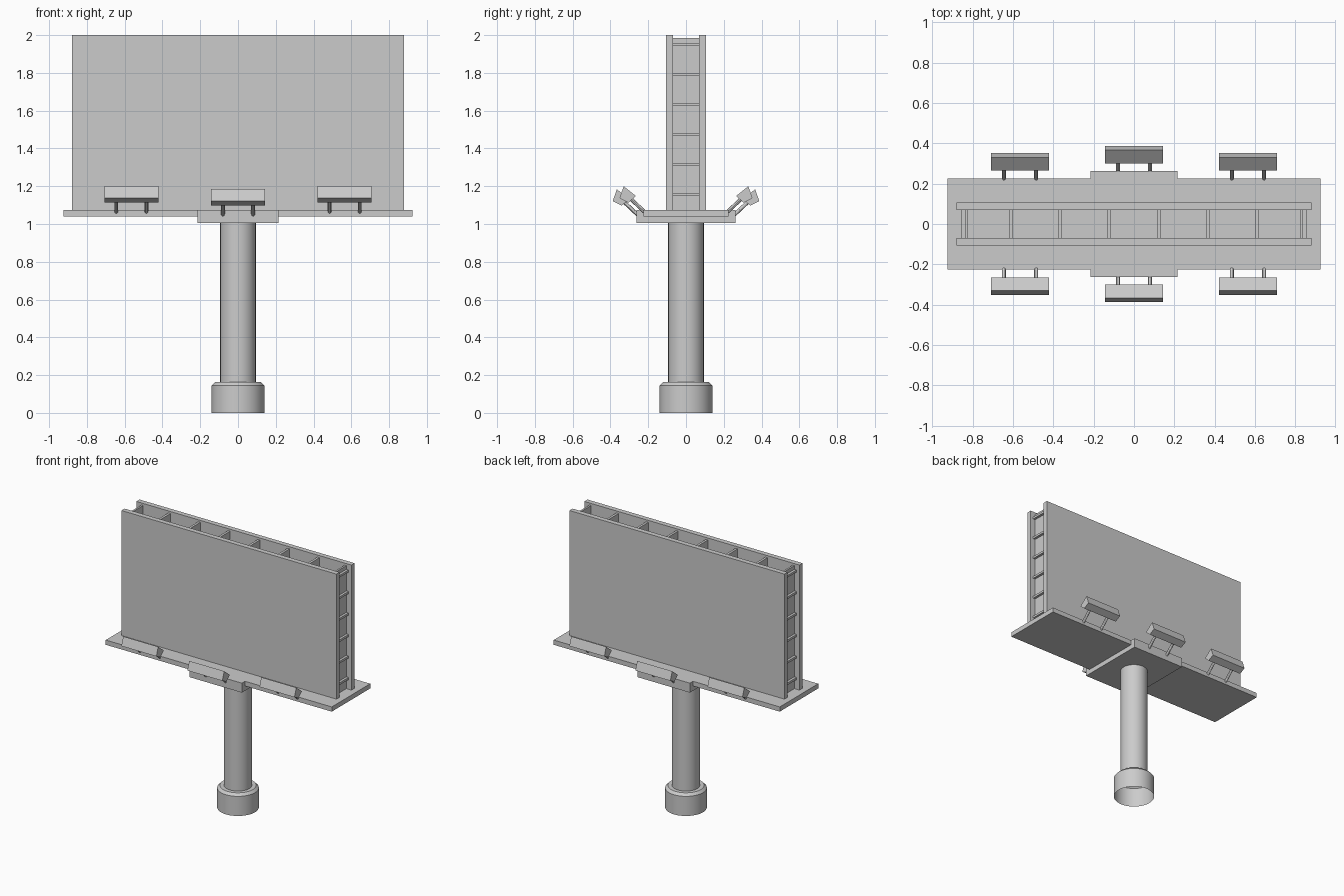
import bpy, bmesh, math
from mathutils import Vector

cube = bpy.data.objects.get("Cube")
if cube:
    bpy.data.objects.remove(cube, do_unlink=True)

grey = bpy.data.materials.new("plain_grey")
grey.use_nodes = True
grey.diffuse_color = (0.6, 0.6, 0.6, 1)
grey.node_tree.nodes["Principled BSDF"].inputs["Base Color"].default_value = (0.6, 0.6, 0.6, 1)


def finish(name, bm, recalc=True):
    if recalc:
        bmesh.ops.recalc_face_normals(bm, faces=bm.faces)
    mesh = bpy.data.meshes.new(name)
    bm.to_mesh(mesh)
    bm.free()
    mesh.materials.append(grey)
    obj = bpy.data.objects.new(name, mesh)
    bpy.context.collection.objects.link(obj)
    return obj


def smooth(obj):
    bpy.ops.object.select_all(action="DESELECT")
    obj.select_set(True)
    bpy.context.view_layer.objects.active = obj
    bpy.ops.object.shade_smooth_by_angle(angle=math.radians(30))


def box(name, x0, x1, y0, y1, z0, z1):
    bm = bmesh.new()
    bmesh.ops.create_cube(bm, size=1)
    for v in bm.verts:
        v.co = ((x0 + x1) / 2 + v.co.x * (x1 - x0),
                (y0 + y1) / 2 + v.co.y * (y1 - y0),
                (z0 + z1) / 2 + v.co.z * (z1 - z0))
    return finish(name, bm)


def prism(name, profile, x0, x1):
    """Extrude a closed (y, z) profile along x."""
    bm = bmesh.new()
    face = bm.faces.new([bm.verts.new((x0, y, z)) for y, z in profile])
    out = bmesh.ops.extrude_face_region(bm, geom=[face])["geom"]
    moved = [g for g in out if isinstance(g, bmesh.types.BMVert)]
    bmesh.ops.translate(bm, verts=moved, vec=(x1 - x0, 0, 0))
    return finish(name, bm)


def rod(name, start, end, radius):
    start, end = Vector(start), Vector(end)
    bm = bmesh.new()
    bmesh.ops.create_cone(bm, cap_ends=True, segments=12, radius1=radius,
                          radius2=radius, depth=(end - start).length)
    turn = (end - start).to_track_quat("Z", "Y")
    for v in bm.verts:
        v.co = turn @ v.co + (start + end) / 2
    smooth(finish(name, bm))


def lathe(name, profile, segments=40):
    """Spin an open (radius, z) profile around z."""
    bm = bmesh.new()
    verts = [bm.verts.new((r, 0, z)) for r, z in profile]
    edges = [bm.edges.new(pair) for pair in zip(verts, verts[1:])]
    bmesh.ops.spin(bm, geom=verts + edges, cent=(0, 0, 0), axis=(0, 0, 1),
                   angle=math.tau, steps=segments)
    bmesh.ops.remove_doubles(bm, verts=bm.verts, dist=0.0005)
    smooth(finish(name, bm))


# Post with its hollow footing, open underneath
lathe("post_and_footing", [(0.14, 0), (0.14, 0.145), (0.122, 0.163),
                           (0.094, 0.163), (0.094, 1.01)])

# Walkway and the thicker block over the post
box("walkway", -0.925, 0.925, -0.225, 0.225, 1.04, 1.075)
box("walkway_block", -0.215, 0.215, -0.262, 0.262, 1.005, 1.075)

# Display boards
for side, sign in (("front", -1), ("back", 1)):
    y0, y1 = sorted((sign * 0.069, sign * 0.106))
    box(side + "_board", -0.88, 0.88, y0, y1, 1.075, 2.0)

# Upright ribs between the boards
for i in range(6):
    x = -0.61 + i * 0.244
    box("inner_rib", x - 0.009, x + 0.009, -0.069, 0.069, 1.075, 1.985)

# End ribs with rungs
for sign in (-1, 1):
    x0, x1 = sorted((sign * 0.825, sign * 0.839))
    box("end_rib", x0, x1, -0.069, 0.069, 1.075, 1.985)
    x0, x1 = sorted((sign * 0.835, sign * 0.857))
    for i in range(6):
        z = 1.155 + i * 0.159
        box("end_rung", x0, x1, -0.069, 0.069, z - 0.008, z + 0.008)

# Floodlights: tapered housings on pairs of stems, on both sides
housing = [(0.33, 1.20), (0.265, 1.148), (0.305, 1.113), (0.352, 1.137)]
for sign in (-1, 1):
    for x, out, drop in ((-0.565, 0, 0), (0, 0.036, 0.016), (0.565, 0, 0)):
        prism("floodlight", [(sign * (y + out), z - drop) for y, z in housing],
              x - 0.143, x + 0.143)
        for dx in (-0.08, 0.08):
            rod("floodlight_stem", (x + dx, sign * (0.215 + out), 1.06 - drop),
                (x + dx, sign * (0.30 + out), 1.14 - drop), 0.01)
